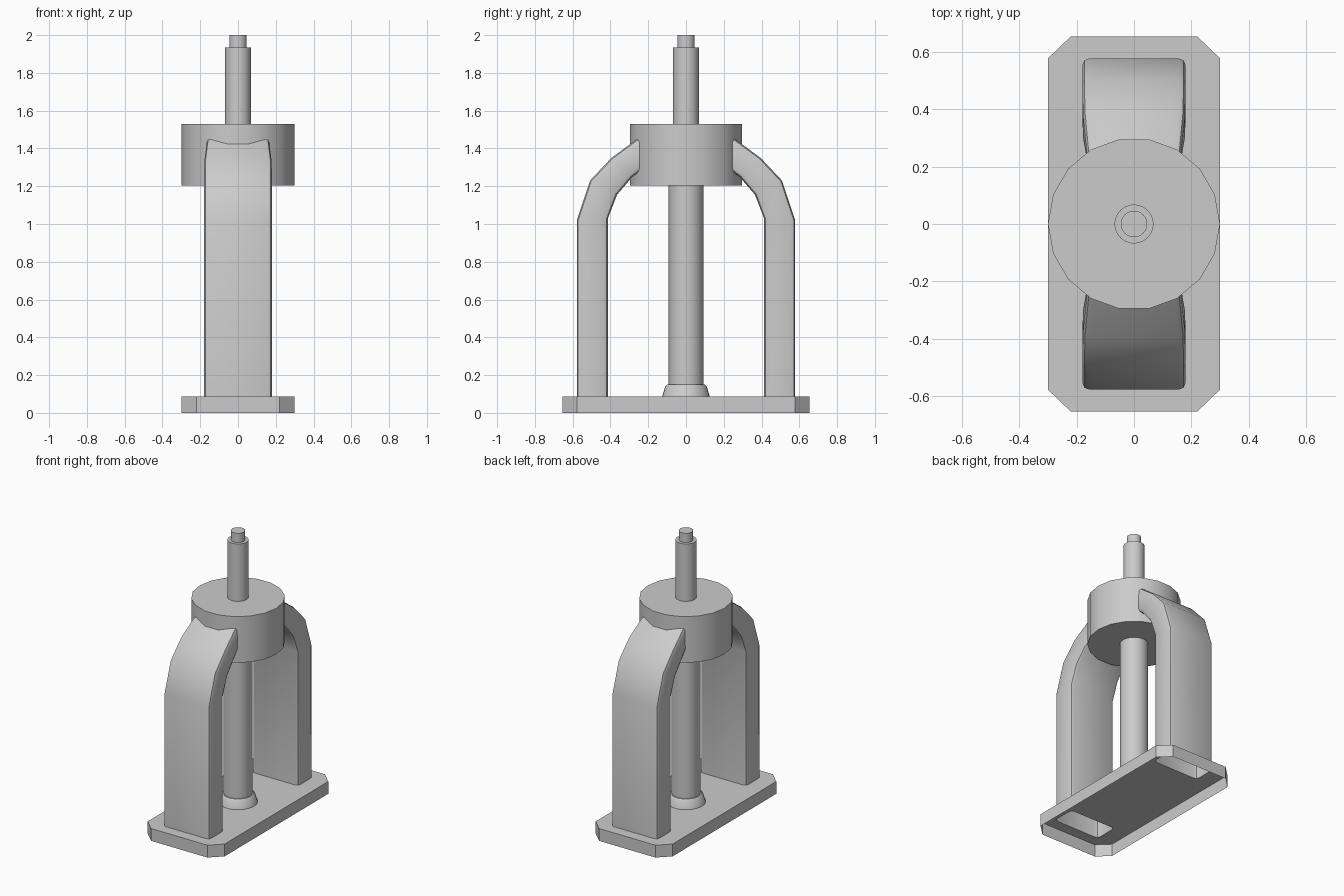
import bpy, bmesh, math

cube = bpy.data.objects.get("Cube")
if cube:
    bpy.data.objects.remove(cube, do_unlink=True)

GREY = (0.6, 0.6, 0.6, 1.0)
mat = bpy.data.materials.new("plain_grey")
mat.use_nodes = True
mat.diffuse_color = GREY
mat.node_tree.nodes["Principled BSDF"].inputs["Base Color"].default_value = GREY

PLATE_TOP = 0.087


def finish(name, bm, angle=30):
    """Turn a bmesh into a shaded object."""
    bmesh.ops.recalc_face_normals(bm, faces=bm.faces[:])
    mesh = bpy.data.meshes.new(name)
    bm.to_mesh(mesh)
    bm.free()
    mesh.materials.append(mat)
    obj = bpy.data.objects.new(name, mesh)
    bpy.context.collection.objects.link(obj)
    bpy.ops.object.select_all(action='DESELECT')
    bpy.context.view_layer.objects.active = obj
    obj.select_set(True)
    bpy.ops.object.shade_smooth_by_angle(angle=math.radians(angle))
    return obj


def rounded_section(half_width, radius, length):
    """Rounded rectangle: x across, v from 0 (inner) to length (outer)."""
    pts = []
    for quarter, (cx, cv) in enumerate([(1, 1), (-1, 1), (-1, 0), (1, 0)]):
        for step in range(3):
            a = math.radians(90 * quarter + 45 * step)
            x = cx * (half_width - radius) + radius * math.cos(a)
            v = (length - radius if cv else radius) + radius * math.sin(a)
            pts.append((x, v))
    return pts


def skin(bm, lower, upper):
    for i in range(len(lower)):
        j = (i + 1) % len(lower)
        bm.faces.new((lower[i], lower[j], upper[j], upper[i]))


def turned(name, profile, sides):
    """Closed lathe part from (radius, z) pairs."""
    bm = bmesh.new()
    rings = [[bm.verts.new((r * math.cos(math.tau * k / sides),
                            r * math.sin(math.tau * k / sides), z))
              for k in range(sides)] for r, z in profile]
    for low, high in zip(rings, rings[1:]):
        skin(bm, low, high)
    bm.faces.new(rings[0])
    bm.faces.new(rings[-1])
    return finish(name, bm)


# Arm stations: inner (y, z), outer (y, z), half width
STATIONS = [
    ((0.413, PLATE_TOP), (0.578, PLATE_TOP), 0.18),
    ((0.413, 1.03), (0.578, 1.02), 0.18),
    ((0.365, 1.155), (0.508, 1.23), 0.18),
    ((0.286, 1.247), (0.395, 1.35), 0.178),
    ((0.2, 1.315), (0.2, 1.493), 0.16),
]


def arm_ring(bm, station, side):
    (yi, zi), (yo, zo), half = station
    length = math.hypot(yo - yi, zo - zi)
    ring = []
    for x, v in rounded_section(half, 0.024, length):
        t = v / length
        ring.append(bm.verts.new((x, side * (yi + (yo - yi) * t), zi + (zo - zi) * t)))
    return ring


# Base plate: open underneath, with openings into the hollow arms
bm = bmesh.new()
outline = [(0.22, -0.655), (0.3, -0.578), (0.3, 0.578), (0.22, 0.655)]
outline += [(-x, y) for x, y in reversed(outline)]
low = [bm.verts.new((x, y, 0)) for x, y in outline]
top = [bm.verts.new((x, y, PLATE_TOP)) for x, y in outline]
skin(bm, low, top)
loops = [top] + [arm_ring(bm, STATIONS[0], s) for s in (-1, 1)]
edges = []
for loop in loops:
    for a, b in zip(loop, loop[1:] + loop[:1]):
        edges.append(bm.edges.get((a, b)) or bm.edges.new((a, b)))
bmesh.ops.triangle_fill(bm, use_beauty=True, use_dissolve=False,
                        edges=edges, normal=(0, 0, 1))
finish("base_plate", bm)

# Two hollow bent arms
for label, side in (("front_arm", -1), ("back_arm", 1)):
    bm = bmesh.new()
    rings = [arm_ring(bm, s, side) for s in STATIONS]
    for a, b in zip(rings, rings[1:]):
        skin(bm, a, b)
    bm.faces.new(rings[-1])
    finish(label, bm)

# Hub, rods and collar
turned("hub", [(0.3, 1.205), (0.3, 1.53)], 18)
turned("lower_rod", [(0.092, PLATE_TOP), (0.092, 1.21)], 32)
turned("upper_rod", [(0.068, 1.52), (0.068, 1.935)], 32)
turned("top_pin", [(0.046, 1.93), (0.046, 2.0)], 32)
turned("rod_collar", [(0.126, PLATE_TOP), (0.11, 0.14), (0.1, 0.15)], 32)
